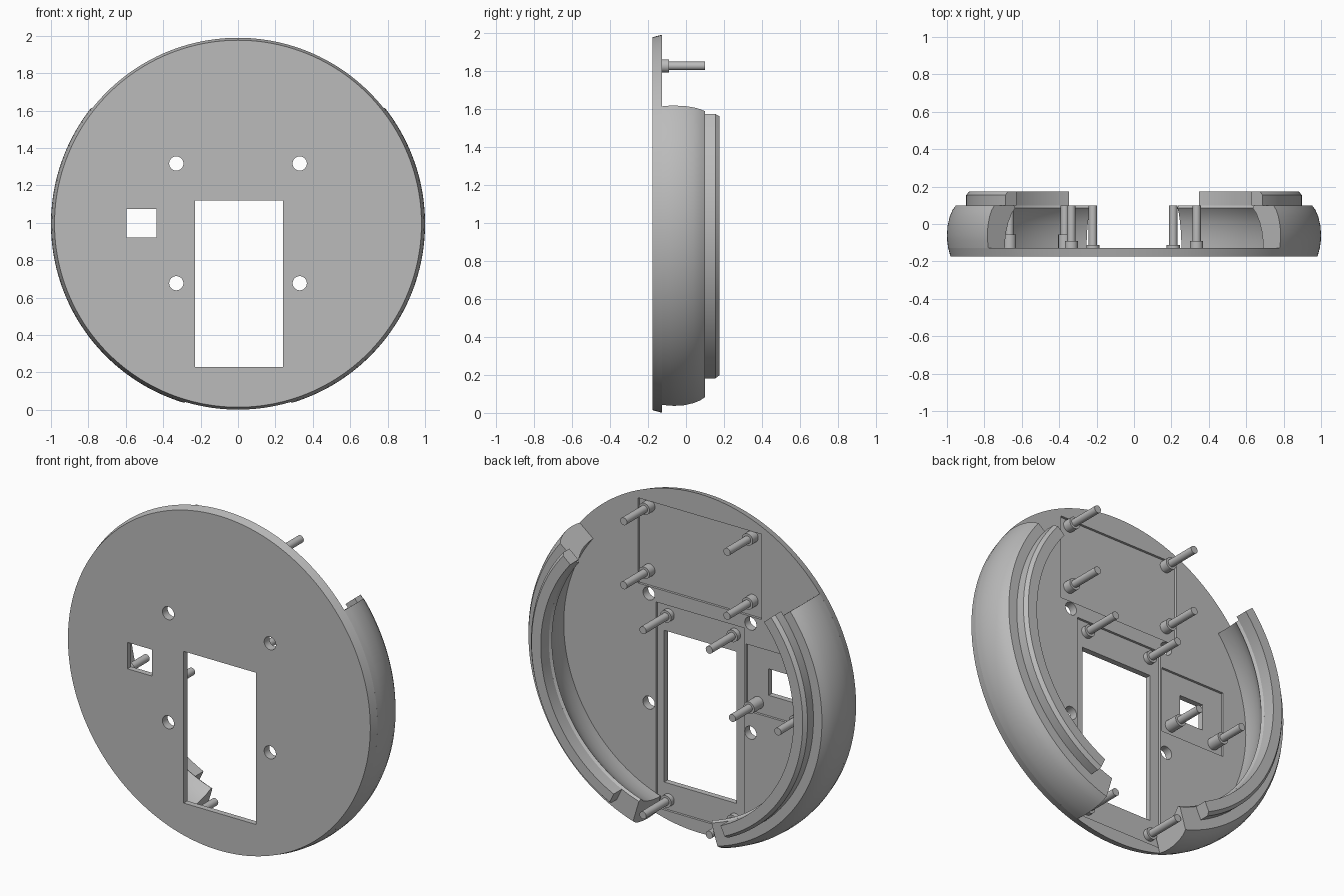
import bpy, bmesh, math
from mathutils import Matrix, Vector

if "Cube" in bpy.data.objects:
    bpy.data.objects.remove(bpy.data.objects["Cube"], do_unlink=True)

CZ = 0.995                      # height of the disc centre
FRONT, FLOOR, RIM, BACK = -0.175, -0.127, 0.10, 0.175
RECESS = FLOOR - 0.014

grey = bpy.data.materials.new("plain_grey")
grey.use_nodes = True
grey.diffuse_color = (0.5, 0.5, 0.5, 1)
grey.node_tree.nodes["Principled BSDF"].inputs["Base Color"].default_value = (0.5, 0.5, 0.5, 1)


def finish(name, bm):
    """Turn a bmesh into a named grey object."""
    bmesh.ops.recalc_face_normals(bm, faces=bm.faces)
    mesh = bpy.data.meshes.new(name)
    bm.to_mesh(mesh)
    bm.free()
    mesh.materials.append(grey)
    obj = bpy.data.objects.new(name, mesh)
    bpy.context.collection.objects.link(obj)
    return obj


def smooth(obj):
    bpy.ops.object.select_all(action='DESELECT')
    obj.select_set(True)
    bpy.context.view_layer.objects.active = obj
    bpy.ops.object.shade_smooth_by_angle(angle=math.radians(25))


def add_rod(bm, x, z, y0, y1, r0, r1, sides):
    """Cylinder along y from y0 to y1."""
    mat = Matrix.Translation((x, (y0 + y1) / 2, z)) @ Matrix.Rotation(-math.pi / 2, 4, 'X')
    bmesh.ops.create_cone(bm, cap_ends=True, segments=sides, radius1=r0, radius2=r1,
                          depth=y1 - y0, matrix=mat)


def add_box(bm, x0, x1, z0, z1, y0, y1):
    mat = Matrix.Translation(((x0 + x1) / 2, (y0 + y1) / 2, (z0 + z1) / 2))
    mat = mat @ Matrix.Diagonal((x1 - x0, y1 - y0, z1 - z0, 1))
    bmesh.ops.create_cube(bm, size=1, matrix=mat)


def sweep(name, profile, start, end, side, steps=72):
    """Sweep a closed (radius, y) profile about the disc axis."""
    bm = bmesh.new()
    rings = []
    for i in range(steps + 1):
        a = math.radians(start + (end - start) * i / steps)
        rings.append([bm.verts.new((side * r * math.cos(a), y, CZ + r * math.sin(a)))
                      for r, y in profile])
    n = len(profile)
    for a, b in zip(rings, rings[1:]):
        for k in range(n):
            bm.faces.new((a[k], a[(k + 1) % n], b[(k + 1) % n], b[k]))
    bm.faces.new(rings[0])
    bm.faces.new(rings[-1])
    obj = finish(name, bm)
    smooth(obj)


def cut(obj, bm):
    """Subtract a bmesh from an object."""
    cutter = finish("cutter", bm)
    cutter.hide_render = True
    mod = obj.modifiers.new("cut", 'BOOLEAN')
    mod.operation = 'DIFFERENCE'
    mod.solver = 'EXACT'
    mod.object = cutter
    bpy.ops.object.select_all(action='DESELECT')
    obj.select_set(True)
    bpy.context.view_layer.objects.active = obj
    bpy.ops.object.modifier_apply(modifier=mod.name)
    bpy.data.objects.remove(cutter, do_unlink=True)


# Face plate
bm = bmesh.new()
add_rod(bm, 0, CZ, FRONT, FLOOR, 0.981, 0.994, 180)
plate = finish("face_plate", bm)

# Shallow board recesses in the back of the plate
bm = bmesh.new()
add_box(bm, -0.40, 0.40, 1.36, 1.86, RECESS, 0)
add_box(bm, -0.29, 0.285, 0.075, 1.28, RECESS, 0)
add_box(bm, -0.725, -0.30, 0.80, 1.19, RECESS, 0)
cut(plate, bm)

# Display window, small window and four round holes
bm = bmesh.new()
add_box(bm, -0.23, 0.24, 0.23, 1.12, -0.5, 0.5)
add_box(bm, -0.595, -0.437, 0.92, 1.075, -0.5, 0.5)
for x in (-0.33, 0.33):
    for z in (0.677, 1.317):
        add_rod(bm, x, z, -0.5, 0.5, 0.038, 0.038, 32)
cut(plate, bm)
smooth(plate)

# Bulging side walls with a stepped lip, one on each side
wall = [(0.994, FLOOR), (0.999, -0.09), (1.0, -0.06), (0.997, -0.01), (0.985, 0.04),
        (0.97, 0.075), (0.952, RIM), (0.82, RIM), (0.81, 0.085), (0.835, 0.055),
        (0.857, 0.01), (0.872, -0.04), (0.88, -0.09), (0.882, FLOOR)]
lip = [(0.897, RIM), (0.897, 0.155), (0.88, BACK), (0.82, BACK), (0.82, RIM)]
for side, label in ((1, "left"), (-1, "right")):
    sweep(label + "_wall", wall, -73.3, 38.4, side)
    sweep(label + "_lip", lip, -65, 40, side)

# Mounting posts: a collar at the base and a thin pin
groups = {
    "upper_post": (-0.09, [(x, z) for x in (-0.335, 0.335) for z in (1.45, 1.825)]),
    "window_post": (-0.112, [(x, z) for x in (-0.22, 0.21) for z in (0.135, 1.22)]),
    "side_post": (-0.055, [(-0.37, 0.86), (-0.665, 0.86)]),
}
for name, (collar_top, spots) in groups.items():
    for i, (x, z) in enumerate(spots):
        bm = bmesh.new()
        add_rod(bm, x, z, RECESS, collar_top, 0.035, 0.035, 32)
        add_rod(bm, x, z, collar_top, RIM, 0.022, 0.022, 32)
        smooth(finish(f"{name}_{i + 1}", bm))
